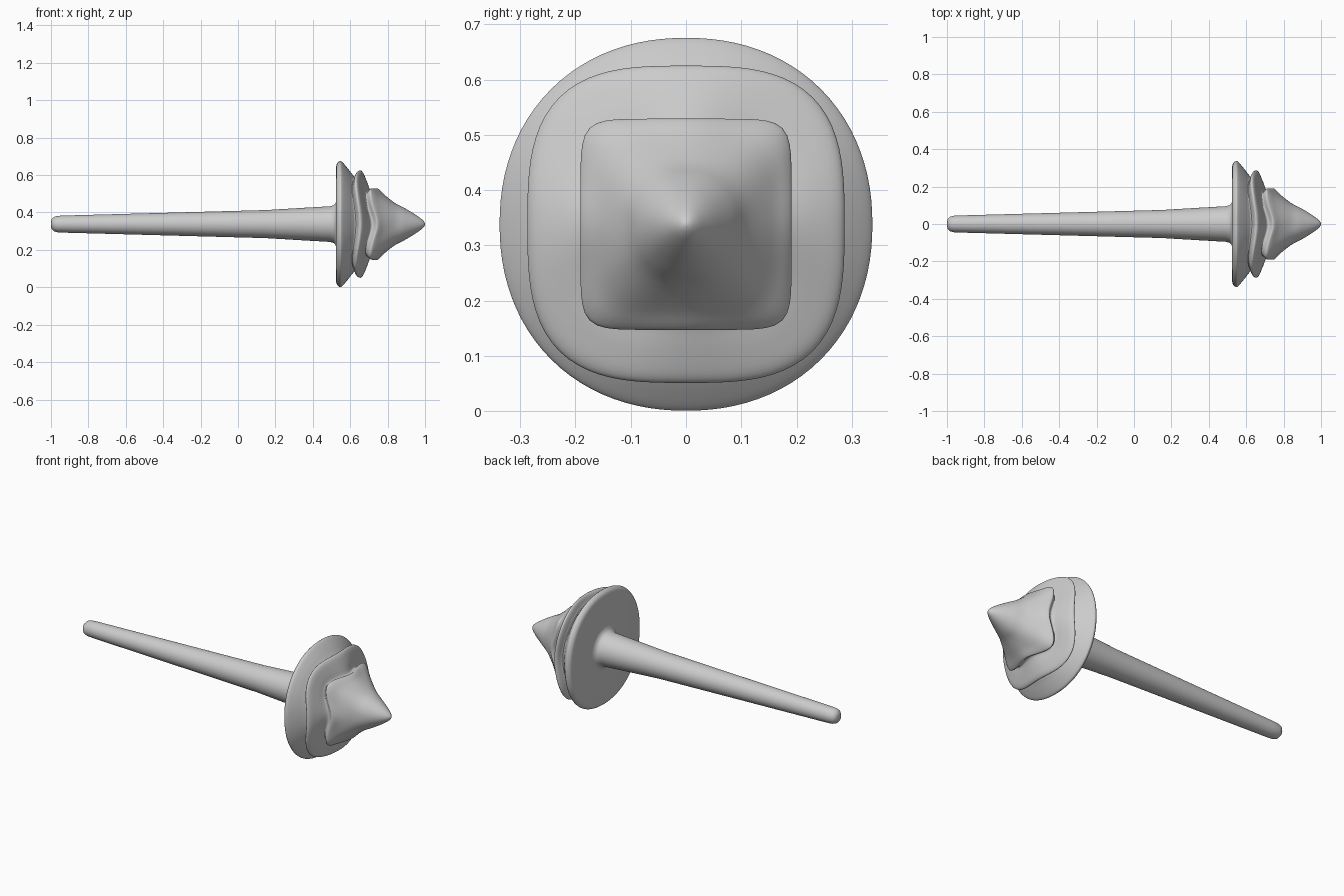
import bpy, bmesh, math

if "Cube" in bpy.data.objects:
    bpy.data.objects.remove(bpy.data.objects["Cube"])

CZ = 0.338     # height of the long axis
SEG = 96

mat = bpy.data.materials.new("plain grey")
mat.diffuse_color = (0.6, 0.6, 0.6, 1)
mat.use_nodes = True
mat.node_tree.nodes["Principled BSDF"].inputs["Base Color"].default_value = mat.diffuse_color


def smooth_path(keys, sub):
    """Catmull-Rom interpolation through the section keys."""
    out = []
    for i in range(len(keys) - 1):
        p0, p1 = keys[max(i - 1, 0)], keys[i]
        p2, p3 = keys[i + 1], keys[min(i + 2, len(keys) - 1)]
        for s in range(sub):
            t = s / sub
            out.append([0.5 * (2 * b + (c - a) * t + (2 * a - 5 * b + 4 * c - d) * t * t
                               + (3 * b - a - 3 * c + d) * t ** 3)
                        for a, b, c, d in zip(p0, p1, p2, p3)])
    out.append(list(keys[-1]))
    return out


def loft(name, sections, close_start=False, close_end=False):
    """Superellipse rings along x: (x, half width, squareness power, corner sweep back)."""
    bm = bmesh.new()
    rings = []
    for x, r, n, bend in sections:
        ring = []
        for k in range(SEG):
            a = 2 * math.pi * k / SEG
            c, s = math.cos(a), math.sin(a)
            rad = r / (abs(c) ** n + abs(s) ** n) ** (1 / n)
            dx = -bend * math.sin(2 * a) ** 2
            ring.append(bm.verts.new((x + dx, rad * c, CZ + rad * s)))
        rings.append(ring)
    for A, B in zip(rings, rings[1:]):
        for k in range(SEG):
            j = (k + 1) % SEG
            bm.faces.new((A[k], A[j], B[j], B[k]))
    if close_start:
        bm.faces.new(rings[0])
    if close_end:
        bm.faces.new(rings[-1])
    bmesh.ops.recalc_face_normals(bm, faces=bm.faces)
    # make sure normals point away from the axis
    bm.faces.ensure_lookup_table()
    f = max(bm.faces, key=lambda q: q.calc_center_median().z)
    if f.normal.z < 0:
        bmesh.ops.reverse_faces(bm, faces=bm.faces)
    me = bpy.data.meshes.new(name)
    bm.to_mesh(me)
    bm.free()
    me.materials.append(mat)
    ob = bpy.data.objects.new(name, me)
    bpy.context.collection.objects.link(ob)
    bpy.context.view_layer.objects.active = ob
    for o in bpy.context.selected_objects:
        o.select_set(False)
    ob.select_set(True)
    bpy.ops.object.shade_smooth_by_angle(angle=math.radians(50))
    return ob


# Tapered round shaft with a rounded end and a small flare at the disc
shaft = [(-1.0, 0.012), (-0.996, 0.026), (-0.985, 0.038), (-0.965, 0.044), (-0.92, 0.046),
         (-0.4, 0.060), (0.15, 0.075), (0.35, 0.087), (0.49, 0.095), (0.51, 0.100),
         (0.521, 0.110), (0.525, 0.125)]
loft("shaft", [(x, r, 2, 0) for x, r in shaft], close_start=True)

# Stepped head: round disc, rounded-square collar, square pointed cap
head = [
    (0.525, 0.31, 2.15, 0), (0.530, 0.325, 2.15, 0), (0.545, 0.337, 2.15, 0),
    (0.558, 0.331, 2.15, 0), (0.585, 0.300, 2.2, 0.003), (0.610, 0.268, 2.4, 0.01),
    (0.630, 0.249, 2.7, 0.018), (0.643, 0.278, 3.0, 0.022), (0.655, 0.287, 3.1, 0.024),
    (0.670, 0.272, 3.1, 0.024), (0.690, 0.226, 3.4, 0.026), (0.708, 0.180, 4.5, 0.030),
    (0.722, 0.175, 6.0, 0.034), (0.735, 0.186, 7.5, 0.036), (0.745, 0.191, 7.5, 0.036),
    (0.758, 0.182, 6.5, 0.032), (0.785, 0.155, 4.5, 0.022), (0.840, 0.112, 2.8, 0.006),
    (0.890, 0.086, 2.1, 0), (0.945, 0.053, 2, 0), (0.980, 0.028, 2, 0),
    (0.995, 0.013, 2, 0), (1.0, 0.003, 2, 0),
]
back = [(0.525, 0.125, 2, 0)]   # flat back of the disc around the shaft
loft("stepped_head", back + smooth_path(head, 4), close_end=True)
